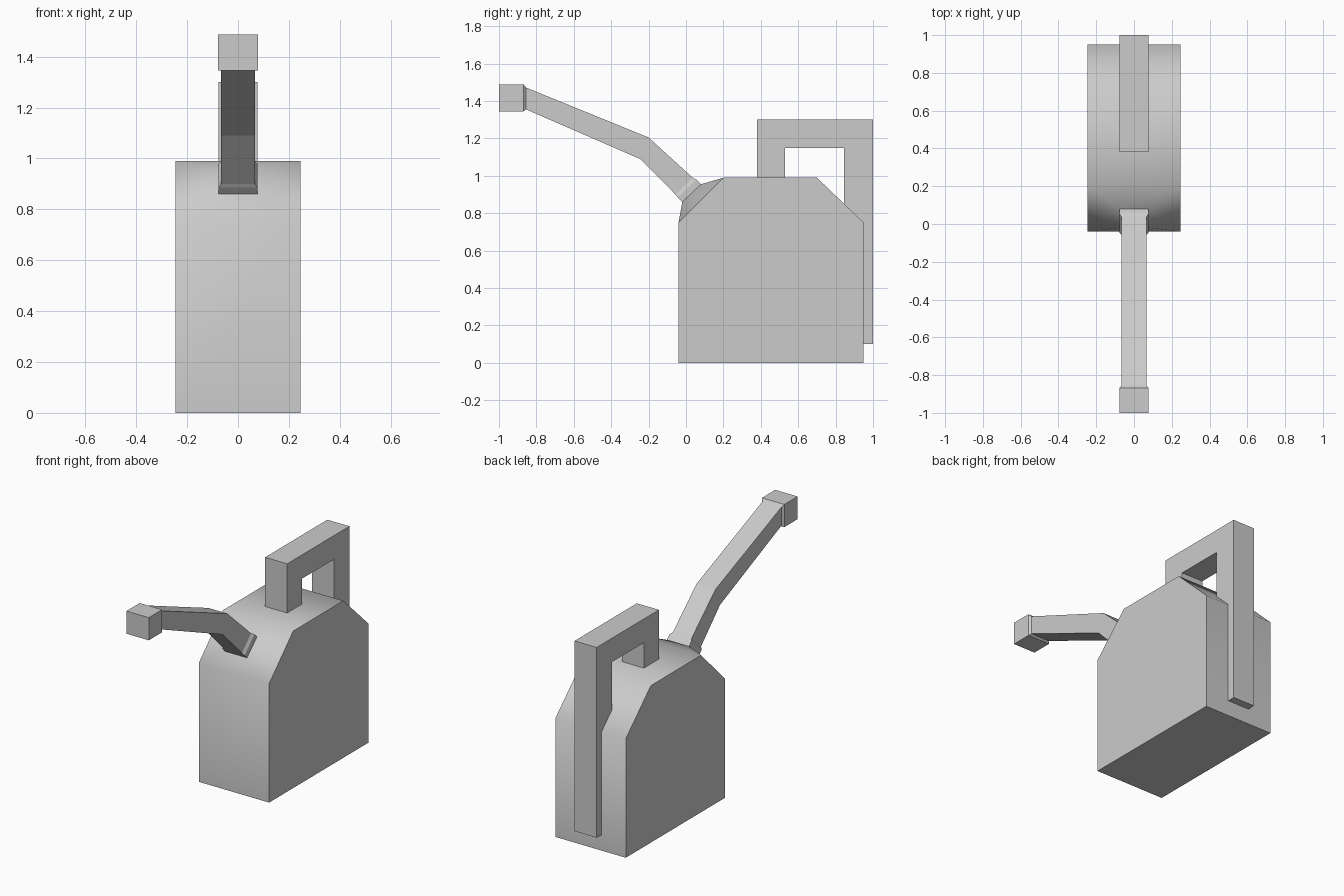
import bpy, bmesh, math

cube = bpy.data.objects.get("Cube")
if cube:
    bpy.data.objects.remove(cube, do_unlink=True)

grey = bpy.data.materials.new("plain_grey")
grey.use_nodes = True
grey.diffuse_color = (0.6, 0.6, 0.6, 1)
grey.node_tree.nodes["Principled BSDF"].inputs["Base Color"].default_value = (0.6, 0.6, 0.6, 1)


def finish(bm, name, smooth_angle=None):
    """Turn a bmesh into a named grey object."""
    bmesh.ops.recalc_face_normals(bm, faces=bm.faces)
    mesh = bpy.data.meshes.new(name)
    bm.to_mesh(mesh)
    bm.free()
    mesh.materials.append(grey)
    obj = bpy.data.objects.new(name, mesh)
    bpy.context.collection.objects.link(obj)
    if smooth_angle:
        bpy.ops.object.select_all(action='DESELECT')
        obj.select_set(True)
        bpy.context.view_layer.objects.active = obj
        bpy.ops.object.shade_smooth_by_angle(angle=math.radians(smooth_angle))
    return obj


def prism(bm, profile, half):
    """Extrude a (y, z) outline across x; returns the side faces in outline order."""
    left, right = ([bm.verts.new((x, y, z)) for y, z in profile] for x in (half, -half))
    bm.faces.new(left)
    bm.faces.new(right[::-1])
    n = len(profile)
    return [bm.faces.new((left[i], right[i], right[(i + 1) % n], left[(i + 1) % n]))
            for i in range(n)]


def ring(bm, low, high, half):
    """Rectangular cross-section given by its lower and upper (y, z) edge."""
    return [bm.verts.new((x, y, z)) for x, (y, z) in
            ((-half, low), (half, low), (half, high), (-half, high))]


def bridge(bm, a, b):
    for i in range(4):
        j = (i + 1) % 4
        bm.faces.new((a[i], a[j], b[j], b[i]))


# Can body, its front slope drawn out into a shallow shoulder for the spout
bm = bmesh.new()
sides = prism(bm, [(-0.04, 0), (0.95, 0), (0.95, 0.75), (0.7, 0.99),
                   (0.2, 0.99), (-0.04, 0.75)], 0.245)
slope = sides[4]
corners = sorted(slope.verts, key=lambda v: (v.co.z, v.co.x))
base = [corners[0], corners[1], corners[3], corners[2]]
bm.faces.remove(slope)
shoulder = ring(bm, (-0.02, 0.86), (0.08, 0.955), 0.077)
bridge(bm, base, shoulder)
bm.faces.new(shoulder)
finish(bm, "can_body", 50)

# Handle loop with the strap running down the back
bm = bmesh.new()
prism(bm, [(0.38, 0.98), (0.53, 0.98), (0.53, 1.15), (0.845, 1.15),
           (0.845, 0.1), (1.0, 0.1), (1.0, 1.3), (0.38, 1.3)], 0.077)
finish(bm, "handle")

# Bent spout with its collar and square tip
bm = bmesh.new()
sections = [((-0.02, 0.86), (0.08, 0.955), 0.077),
            ((-0.045, 0.885), (0.055, 0.98), 0.077),
            ((-0.056, 0.9), (0.036, 0.99), 0.066),
            ((-0.245, 1.09), (-0.2, 1.205), 0.066),
            ((-0.855, 1.355), (-0.855, 1.472), 0.066),
            ((-0.868, 1.345), (-0.868, 1.488), 0.078),
            ((-1.0, 1.345), (-1.0, 1.488), 0.078)]
rings = [ring(bm, *s) for s in sections]
for a, b in zip(rings, rings[1:]):
    bridge(bm, a, b)
bm.faces.new(rings[0])
bm.faces.new(rings[-1])
finish(bm, "spout")
